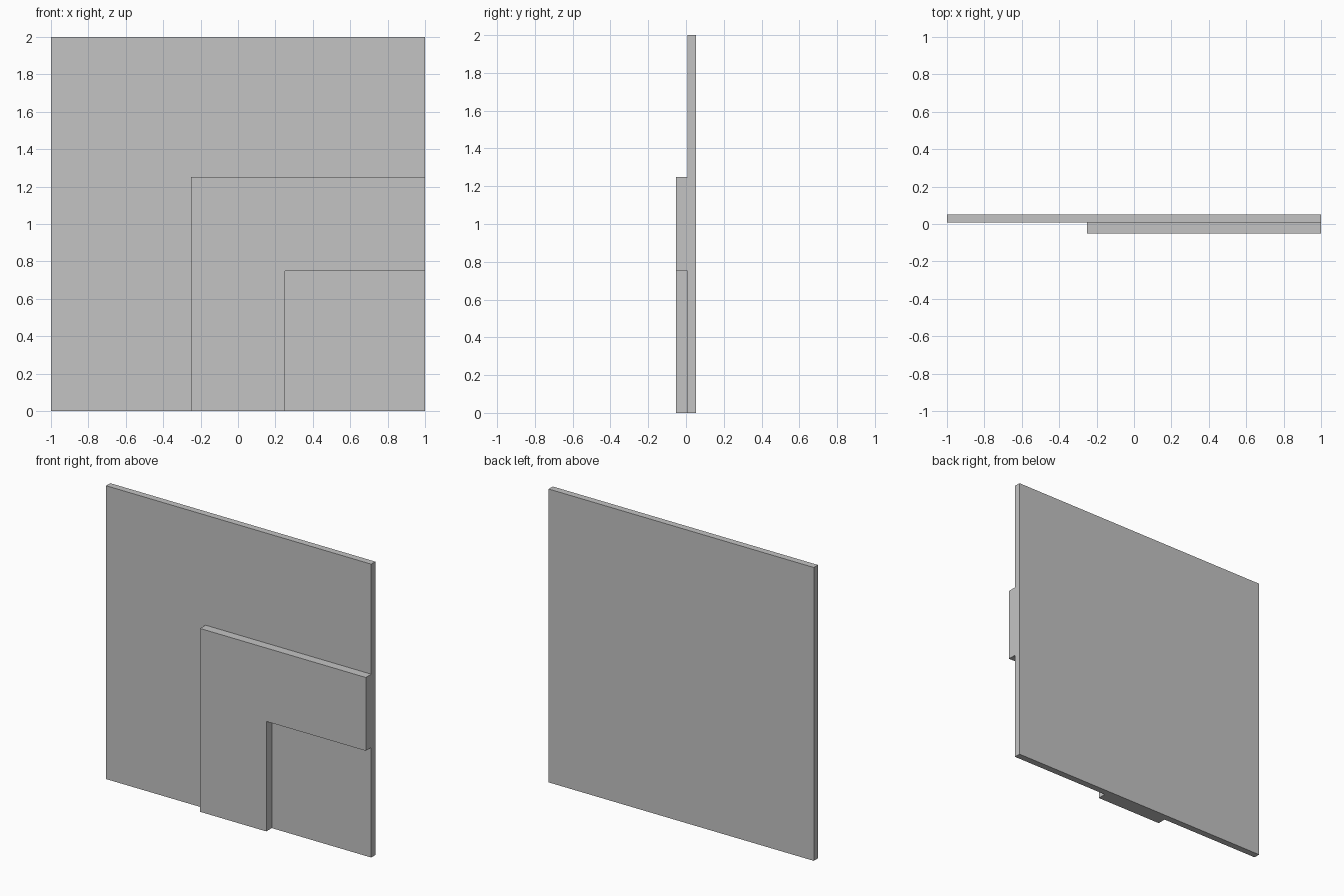
import bpy
import bmesh

cube = bpy.data.objects.get("Cube")
if cube:
    bpy.data.objects.remove(cube, do_unlink=True)

# Single flat grey
grey = bpy.data.materials.new("light_grey")
grey.use_nodes = True
colour = (0.55, 0.55, 0.55, 1)
grey.diffuse_color = colour
grey.node_tree.nodes["Principled BSDF"].inputs["Base Color"].default_value = colour

FRONT, JOINT, BACK = -0.052, 0.007, 0.052


def slab(name, outline, y_front, y_back):
    """Extrude an (x, z) outline from y_front to y_back."""
    bm = bmesh.new()
    face = bm.faces.new([bm.verts.new((x, y_front, z)) for x, z in outline])
    result = bmesh.ops.extrude_face_region(bm, geom=[face], use_keep_orig=True)
    moved = [v for v in result["geom"] if isinstance(v, bmesh.types.BMVert)]
    bmesh.ops.translate(bm, verts=moved, vec=(0, y_back - y_front, 0))
    bmesh.ops.recalc_face_normals(bm, faces=bm.faces)
    mesh = bpy.data.meshes.new(name)
    bm.to_mesh(mesh)
    bm.free()
    mesh.materials.append(grey)
    obj = bpy.data.objects.new(name, mesh)
    bpy.context.collection.objects.link(obj)
    return obj


# Square backing panel
slab("back_panel", [(-1, 0), (1, 0), (1, 2), (-1, 2)], JOINT, BACK)

# Raised corner band wrapping the lower left corner of the panel
slab("corner_band",
     [(-0.25, 0), (0.25, 0), (0.25, 0.75), (1, 0.75), (1, 1.25), (-0.25, 1.25)],
     FRONT, JOINT)
